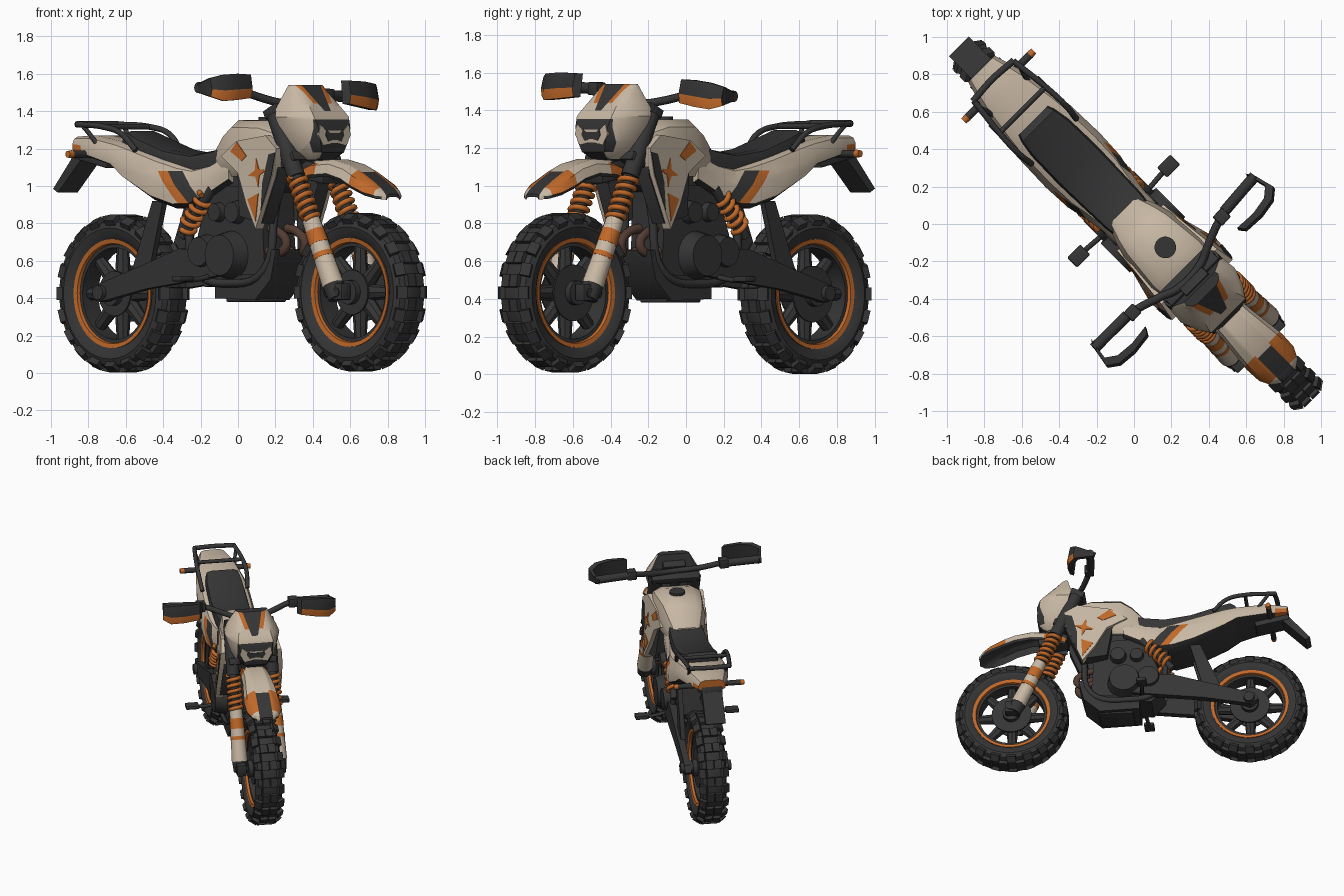
import bpy, bmesh, math
from mathutils import Matrix, Vector
cube = bpy.data.objects.get("Cube")
if cube:
    bpy.data.objects.remove(cube, do_unlink=True)

def material(name, rgb):
    m = bpy.data.materials.new(name)
    m.use_nodes = True
    m.diffuse_color = (*rgb, 1)
    m.node_tree.nodes["Principled BSDF"].inputs["Base Color"].default_value = (*rgb, 1)
    return m

DARK = material("charcoal", (0.036, 0.036, 0.037))
TAN = material("desert tan", (0.58, 0.48, 0.37))
ORANGE = material("burnt orange", (0.53, 0.14, 0.022))
PIPE = material("exhaust brown", (0.085, 0.045, 0.032))
TRIO = [TAN, DARK, ORANGE]
# The bike is built facing +x, then turned to its final heading
HEADING = Matrix.Translation((0.012, 0.002, 0)) @ Matrix.Rotation(math.radians(-45), 4, "Z")
PIVOT = Matrix.Translation((0.4, 0, 1.45))
STEER = PIVOT @ Matrix.Rotation(math.radians(2), 4, "Z") @ Matrix.Rotation(math.radians(-2.4), 4, "X") @ PIVOT.inverted()
made = []

def place(name, data, mats, steer=False):
    ob = bpy.data.objects.new(name, data)
    for m in mats if isinstance(mats, list) else [mats]:
        data.materials.append(m)
    bpy.context.collection.objects.link(ob)
    ob.matrix_world = HEADING @ STEER if steer else HEADING
    made.append(ob)

def finish(name, bm, mats, rule=None, cuts=(), steer=False):
    for co, no in cuts:
        bmesh.ops.bisect_plane(bm, geom=bm.verts[:] + bm.edges[:] + bm.faces[:], plane_co=co, plane_no=no)
    bmesh.ops.recalc_face_normals(bm, faces=bm.faces[:])
    for f in bm.faces if rule else ():
        f.material_index = rule(f.calc_center_median(), f.normal)
    me = bpy.data.meshes.new(name)
    bm.to_mesh(me)
    bm.free()
    place(name, me, mats, steer)

def loft(name, rings, mats, closed=False, **kw):
    bm = bmesh.new()
    rows = [[bm.verts.new(p) for p in r] for r in rings]
    for a, b in list(zip(rows, rows[1:])) + ([(rows[-1], rows[0])] if closed else []):
        for i in range(len(a)):
            j = (i + 1) % len(a)
            bm.faces.new((a[i], a[j], b[j], b[i]))
    for cap in () if closed else (rows[0], rows[-1]):
        bm.faces.new(cap)
    finish(name, bm, mats, **kw)

def lathe(name, profile, c, mat, n=44):
    angles = [math.tau * i / n for i in range(n)]
    loft(name, [[(c[0] + r * math.cos(a), y, c[2] + r * math.sin(a)) for r, y in profile] for a in angles], mat, closed=True)

def rod(name, p, q, r1, mat, r2=None, n=16, **kw):
    p, q, bm = Vector(p), Vector(q), bmesh.new()
    mtx = Matrix.Translation((p + q) / 2) @ (q - p).to_track_quat("Z", "Y").to_matrix().to_4x4()
    bmesh.ops.create_cone(bm, cap_ends=True, segments=n, radius1=r1, radius2=r2 or r1, depth=(q - p).length, matrix=mtx)
    finish(name, bm, mat, **kw)

def box(name, c, size, tilt=0, bevel=0.008, **kw):
    bm = bmesh.new()
    bmesh.ops.create_cube(bm, size=1, matrix=Matrix.Diagonal((*size, 1)))
    bmesh.ops.bevel(bm, geom=bm.edges[:], offset=bevel, segments=2, affect="EDGES", profile=0.5)
    bm.transform(Matrix.Translation(c) @ Matrix.Rotation(math.radians(tilt), 4, "Y"))
    finish(name, bm, DARK, **kw)

def tube(name, pts, r, mat=DARK, steer=False):
    cu = bpy.data.curves.new(name, "CURVE")
    cu.dimensions, cu.bevel_depth, cu.bevel_resolution, cu.resolution_u, cu.use_fill_caps = "3D", r, 2, 5, True
    sp = cu.splines.new("BEZIER")
    sp.bezier_points.add(len(pts) - 1)
    for b, p in zip(sp.bezier_points, pts):
        b.co, b.handle_left_type, b.handle_right_type = p, "AUTO", "AUTO"
    place(name, cu, mat, steer)

def coil(name, p, q, radius, turns):
    p, q, n = Vector(p), Vector(q), turns * 8
    rot, turn = (q - p).to_track_quat("Z", "Y"), [math.tau * i / 8 for i in range(n + 1)]
    tube(name, [p.lerp(q, i / n) + rot @ Vector((radius * math.cos(a), radius * math.sin(a), 0)) for i, a in enumerate(turn)], 0.015, ORANGE)

def panel(name, pts, near, far, mat=DARK):
    # (x, z) outline between two side offsets, numbers or functions
    loft(name, [[(x, f(x, z) if callable(f) else f, z) for x, z in pts] for f in (near, far)], mat)

def shell(sections, shape):
    # sections: x, half width, bottom, top; shape: half outline from top to bottom
    full = shape + [(-w, h) for w, h in reversed(shape)]
    return [[(x, hw * w, lo + (hi - lo) * h) for w, h in full] for x, hw, lo, hi in sections]

# Wheels
for side, c in (("front", Vector((0.909, 0, 0.432))), ("rear", Vector((-0.887, 0, 0.425)))):
    def across(part, r, y0, y1, n=20):
        rod(f"{side}_{part}", (c.x, y0, c.z), (c.x, y1, c.z), r, DARK, n=n)
    half = [(0.285, 0.07), (0.31, 0.09), (0.35, 0.1), (0.385, 0.085), (0.404, 0.045)]
    lathe(side + "_tyre", half + [(r, -y) for r, y in reversed(half)], c, DARK)
    lathe(side + "_rim", [(0.245, -0.06), (0.288, -0.06), (0.288, 0.06), (0.245, 0.06)], c, DARK)
    for s, tag in ((1, "left"), (-1, "right")):
        lathe(f"{side}_rim_stripe_{tag}", [(0.262, s * 0.055), (0.29, s * 0.055), (0.292, s * 0.082), (0.268, s * 0.078)], c, ORANGE)
        across("brake_disc_" + tag, 0.15 if s > 0 else 0.12, s * 0.055, s * 0.065, 28)
    across("hub", 0.065, -0.1, 0.1)
    across("axle", 0.024, -0.19, 0.19)
    for i in range(8):
        d = Vector((math.cos(math.tau * i / 8), 0, math.sin(math.tau * i / 8)))
        rod(f"{side}_spoke_{i}", c + d * 0.05, c + d * 0.262, 0.046, DARK, r2=0.032, n=8)
    bm = bmesh.new()
    for i in range(40):
        for s in (1, -1):
            r, y, lean = (0.403, 0.03, 0) if i % 2 else (0.39, 0.078, 35)
            m = Matrix.Translation(c) @ Matrix.Rotation(-math.tau * i / 40, 4, "Y") @ Matrix.Translation((r, s * y, 0))
            m = m @ Matrix.Rotation(math.radians(s * lean), 4, "Z") @ Matrix.Diagonal((0.04, 0.055, 0.068, 1))
            bmesh.ops.create_cube(bm, size=1, matrix=m)
    finish(side + "_tyre_knobs", bm, DARK)
# Tank, tail and seat
tank = [(-0.1, 0.11, 1.05, 1.2), (0.0, 0.15, 1.05, 1.3), (0.08, 0.172, 1.05, 1.352), (0.3, 0.198, 1.05, 1.35), (0.42, 0.19, 1.08, 1.31), (0.49, 0.15, 1.12, 1.24)]
loft("fuel_tank", shell(tank, [(0.55, 1), (0.86, 0.87), (1, 0.52), (0.97, 0.2), (0.75, 0)]), TAN)
rod("fuel_cap", (0.2, 0.02, 1.34), (0.2, 0.02, 1.368), 0.058, DARK, n=20)
tail = [(0.06, 0.15, 1.02, 1.2), (-0.1, 0.155, 0.94, 1.13), (-0.22, 0.175, 0.885, 1.11), (-0.32, 0.197, 0.88, 1.13), (-0.48, 0.205, 0.925, 1.17),
        (-0.7, 0.198, 1.035, 1.225), (-0.8, 0.185, 1.105, 1.24), (-1.0, 0.15, 1.15, 1.27), (-1.17, 0.1, 1.185, 1.265)]
SLANT = Vector((0.75, 0, 0.66))
def tail_rule(c, n):
    s = c.dot(SLANT)
    if c.x < -1.08 and n.z < 0.4:
        return 2
    if n.z < -0.75:
        return 1
    return (2 if s < 0.435 else 1) if abs(c.y) > 0.1 and 0.385 < s < 0.505 and c.z < 1.08 else 0
tail_cuts = [(SLANT * (s / SLANT.length_squared), SLANT) for s in (0.385, 0.435, 0.505)] + [((0, 0, 1.08), (0, 0, 1)), ((-1.08, 0, 0), (1, 0, 0))]
loft("tail_fairing", shell(tail, [(0.55, 1), (0.84, 0.86), (1, 0.5), (0.99, 0.1), (0.8, 0)]), TRIO, rule=tail_rule, cuts=tail_cuts)
seat = [(0.02, 0.12, 1.1, 1.23), (-0.1, 0.135, 1.08, 1.19), (-0.25, 0.14, 1.07, 1.168), (-0.45, 0.145, 1.09, 1.195),
        (-0.65, 0.14, 1.14, 1.262), (-0.74, 0.125, 1.18, 1.295), (-0.78, 0.11, 1.19, 1.275)]
loft("seat", shell(seat, [(0.68, 1), (0.93, 0.9), (1, 0.6), (0.95, 0)]), DARK)
# Nose fairing with headlight
nose = [(1.14, 0.65, 0.58, 0.085), (1.18, 0.7, 0.53, 0.13), (1.24, 0.712, 0.5, 0.165), (1.31, 0.712, 0.48, 0.188),
        (1.37, 0.69, 0.46, 0.205), (1.42, 0.645, 0.45, 0.185), (1.54, 0.535, 0.48, 0.12)]
nose_rings = []
for z, uf, ub, hw in nose:
    half = [(uf, 0.64 * hw), (uf * 0.75 + ub * 0.25, 0.84 * hw), (uf * 0.35 + ub * 0.65, hw), (ub, 0.96 * hw)]
    nose_rings.append([(x, y, z) for x, y in half] + [(x, -y, z) for x, y in reversed(half)])
def nose_rule(c, n):
    a = abs(c.y) - 0.35 * (c.z - 1.42)
    if n.x < -0.6 or n.z > 0.95 or (c.z < 1.355 and n.x > 0.4 and abs(c.y) < 0.135):
        return 1
    return (1 if a < 0.03 else 2 if a < 0.062 and c.z > 1.44 else 0) if c.z > 1.4 and n.x > 0.2 else 0
nose_cuts = [((0, s * y, 1.42), (0, s, k)) for y, k in ((0.03, -0.35), (0.062, -0.35), (0.135, 0)) for s in (1, -1)]
loft("nose_fairing", nose_rings, TRIO, rule=nose_rule, cuts=nose_cuts + [((0, 0, z), (0, 0, 1)) for z in (1.355, 1.4, 1.44)])
for part, k, x, mat in (("headlight_frame", 1, 0.714, TAN), ("headlight_lens", 0.55, 0.717, DARK)):
    lamp = [(0.0, 0.03), (0.065, 0.03), (0.1, 0.06), (0.115, 0.005), (0.08, -0.052), (0.02, -0.038)]
    lamp += [(-y, z) for y, z in reversed(lamp[1:])]
    loft(part, [[(u, y * (k + 0.06), 1.268 + z * k) for y, z in lamp] for u in (0.7, x)], mat)
# Front fender: arched sheet with dark underside
fender = [(0.5, 1.1, 0.085, 1), (0.62, 1.135, 0.1, 1), (0.76, 1.142, 0.11, 1), (0.88, 1.115, 0.125, 1), (0.97, 1.075, 0.135, 1),
          (1.06, 1.025, 0.13, 0.8), (1.12, 0.985, 0.1, 0.5), (1.155, 0.957, 0.05, 0.2)]
arch = [(-1, -0.075), (-0.85, -0.025), (-0.5, 0), (0.5, 0), (0.85, -0.025), (1, -0.075)]
def fender_rule(c, n):
    if n.z < -0.2 or (c.x > 0.97 and abs(c.y) < 0.05):
        return 1
    return 2 if 0.95 < c.x < 1.11 and abs(c.y) > 0.05 or c.x < 0.66 and abs(c.y) > 0.07 else 0
fender_rings = [[(x, w * hw, z + d * k) for w, d in arch] + [(x, w * hw * 0.93, z + d * k - 0.016) for w, d in reversed(arch)] for x, z, hw, k in fender]
fender_cuts = [((x, 0, 0), (1, 0, 0)) for x in (0.66, 0.95, 1.11)] + [((0, y, 0), (0, 1, 0)) for y in (-0.07, -0.05, 0.05, 0.07)]
loft("front_fender", fender_rings, TRIO, rule=fender_rule, cuts=fender_cuts)

def fork_at(z, y):
    return Vector((0.645 - 0.48 * (z - 0.9), y, z))

spikes = [((0.078, 0.024)[i % 2], math.tau * i / 8 + 0.2) for i in range(8)]
star = [(0.35 + r * math.cos(a), 1.07 + r * math.sin(a)) for r, a in spikes]
for s, tag in ((1, "left"), (-1, "right")):
    # Fork legs: part, lower z, upper z, lower radius, upper radius
    y = s * 0.148
    for part, lo, hi, r1, r2, mat in (("tube", 0.75, 1.42, 0.034, 0.034, DARK), ("upper", 1.05, 1.38, 0.048, 0.048, DARK), ("slider", 0.47, 0.82, 0.06, 0.048, TAN),
                                      ("band", 0.615, 0.64, 0.0575, 0.0565, ORANGE), ("patch", 0.69, 0.76, 0.0545, 0.052, ORANGE), ("foot", 0.4, 0.48, 0.05, 0.058, DARK)):
        rod(f"fork_{part}_{tag}", fork_at(lo, y), fork_at(hi, y), r1, mat, r2=r2)
    coil("fork_spring_" + tag, fork_at(0.82, y), fork_at(1.05, y), 0.044, 6)
    box("axle_clamp_" + tag, (0.9, y, 0.435), (0.1, 0.07, 0.09))
    # Tank shrouds and painted marks
    def out(d):
        return lambda x, z: s * (0.226 + 0.12 * (x - 0.35) - 0.08 * (z - 1) + d)
    shroud = [(0.03, 1.16), (0.15, 1.24), (0.4, 1.27), (0.5, 1.2), (0.48, 1.06), (0.36, 0.77), (0.27, 0.9), (0.18, 1.07)]
    panel("shroud_" + tag, shroud, out(-0.06), out(0), TAN)
    panel("shroud_backing_" + tag, [(0.48, 1.17), (0.49, 1.06), (0.38, 0.8), (0.18, 0.84), (0.14, 1.1)], out(-0.12), out(-0.03))
    for part, pts, mat in (("star", star, ORANGE), ("flash", [(0.11, 1.185), (0.16, 1.235), (0.25, 1.16), (0.21, 1.135)], ORANGE),
                           ("tip", [(0.28, 0.93), (0.37, 0.96), (0.36, 0.81)], ORANGE), ("edge", [(0.44, 1.17), (0.495, 1.18), (0.475, 1.06), (0.4, 0.87), (0.4, 1.02)], DARK)):
        panel(f"shroud_{part}_mark_{tag}", pts, out(-0.002), out(0.004), mat)
    # Rear suspension, swingarm and frame
    y = s * 0.13
    rod("shock_body_" + tag, (-0.08, y, 0.99), (-0.31, y, 0.73), 0.028, DARK)
    coil("shock_spring_" + tag, (-0.12, y, 0.95), (-0.28, y, 0.77), 0.043, 5)
    panel("swingarm_" + tag, [(0.0, 0.66), (-0.3, 0.665), (-0.6, 0.57), (-0.93, 0.47), (-0.96, 0.42), (-0.9, 0.38), (-0.55, 0.45), (0.0, 0.52)], s * 0.115, s * 0.165)
    panel("rear_strut_" + tag, [(-0.44, 0.92), (-0.52, 0.92), (-0.67, 0.56), (-0.54, 0.56)], s * 0.11, s * 0.145)
    tube("frame_rail_" + tag, [(0.4, s * 0.06, 1.2), (0.36, s * 0.1, 0.85), (0.3, s * 0.12, 0.55), (0.05, y, 0.48), (-0.2, y, 0.55), (-0.26, y, 0.9)], 0.022)
    # Engine covers, foot pegs and exhaust
    for part, x, z, r, e in (("crankcase", 0.05, 0.63, 0.14, 0.21), ("clutch", -0.13, 0.65, 0.1, 0.19), ("cylinder", 0.1, 0.86, 0.07, 0.17),
                             ("intake", -0.04, 0.86, 0.06, 0.16), ("axle", -0.89, 0.43, 0.05, 0.19)):
        rod(f"{part}_cover_{tag}", (x, s * 0.08, z), (x, s * e, z), r, DARK, r2=r * 0.78, n=20)
    tube("peg_arm_" + tag, [(-0.08, y, 0.52), (-0.09, s * 0.25, 0.5), (-0.095, s * 0.32, 0.5)], 0.014)
    box("foot_peg_" + tag, (-0.095, s * 0.34, 0.505), (0.075, 0.1, 0.03))
    header = [(0.26, s * 0.06, 0.78), (0.37, s * 0.07, 0.75), (0.42, s * 0.07, 0.69), (0.37, s * 0.08, 0.64), (0.26, s * 0.09, 0.66)]
    tube("exhaust_header_" + tag, header, 0.025, PIPE)
    # Handguards and grips
    guard = [(0.29, 0.63, 1.475, 1.515), (0.41, 0.655, 1.45, 1.55), (0.452, 0.6, 1.43, 1.57), (0.465, 0.5, 1.44, 1.58), (0.455, 0.385, 1.455, 1.58)]
    guard_rings = [[(x, s * v, lo), (x + 0.006, s * v, lo * 0.6 + hi * 0.4), (x - 0.01, s * v, hi), (x - 0.045, s * (v - 0.025), hi), (x - 0.03, s * (v - 0.025), lo)]
                   for x, v, lo, hi in guard]
    loft("handguard_" + tag, guard_rings, TRIO, rule=lambda c, n: 2 if c.z < 1.495 and n.x > 0.3 and 0.42 < abs(c.y) < 0.64 else 1, steer=True)
    rod("grip_" + tag, (0.3, s * 0.38, 1.5), (0.29, s * 0.63, 1.5), 0.03, DARK, steer=True)
    box("switch_box_" + tag, (0.31, s * 0.35, 1.5), (0.07, 0.07, 0.07), steer=True)
    # Luggage rack rails and turn signals
    tube("rack_rail_" + tag, [(-0.62, s * 0.17, 1.19), (-0.72, s * 0.18, 1.28), (-0.85, s * 0.175, 1.315), (-1.08, s * 0.15, 1.33)], 0.016)
    tube("rack_stay_" + tag, [(-1.04, s * 0.16, 1.33), (-0.99, s * 0.14, 1.27), (-0.93, s * 0.13, 1.2)], 0.013)
    rod("signal_stalk_" + tag, (-1.04, s * 0.08, 1.17), (-1.04, s * 0.235, 1.17), 0.02, DARK)
    rod("signal_lamp_" + tag, (-1.04, s * 0.235, 1.17), (-1.04, s * 0.265, 1.17), 0.022, ORANGE, r2=0.018)
# Steering head and bar
bar = [(0.3, 0.62, 1.5), (0.31, 0.35, 1.5), (0.36, 0.19, 1.46), (0.4, 0.09, 1.44)]
tube("handlebar", bar + [(x, -y, z) for x, y, z in reversed(bar)], 0.022, steer=True)
rod("steering_stem", fork_at(1.1, 0), fork_at(1.42, 0), 0.05, DARK)
# Engine, skid plate, inner frame and plate holder
block = [(-0.24, 0.56), (-0.2, 0.74), (-0.14, 0.9), (-0.02, 1.0), (0.3, 1.0), (0.29, 0.75), (0.31, 0.5), (-0.15, 0.46)]
skid = [(-0.06, 0.4), (0.24, 0.39), (0.36, 0.5), (0.4, 0.66), (0.36, 0.66), (0.3, 0.53), (-0.06, 0.52)]
frame = [(-0.55, 0.99), (-0.3, 0.9), (-0.12, 0.85), (0.1, 0.9), (0.4, 1.0), (0.42, 1.15), (-0.5, 1.1)]
flap = [(-1.1, 1.17), (-1.18, 1.17), (-1.34, 0.985), (-1.305, 0.965)]
for part, pts, w in (("engine_block", block, 0.12), ("skid_plate", skid, 0.13), ("inner_frame", frame, 0.11), ("plate_holder", flap, 0.075)):
    panel(part, pts, -w, w)
for part, c, size, tilt in (("skid_foot", (0.12, 0, 0.395), (0.26, 0.2, 0.03), 0), ("under_tail", (-1.05, 0, 1.155), (0.26, 0.16, 0.07), 12), ("fender_mount", (0.6, 0, 1.08), (0.22, 0.15, 0.1), 10),
                            ("headlight_shell", (0.5, 0, 1.28), (0.2, 0.2, 0.2), 0), ("instrument_pod", (0.46, 0, 1.44), (0.06, 0.17, 0.1), -30),
                            ("upper_clamp", fork_at(1.4, 0), (0.11, 0.36, 0.05), -26), ("lower_clamp", fork_at(1.14, 0), (0.11, 0.36, 0.05), -26)):
    box(part, c, size, tilt)
# Rack bars
tube("rack_crossbar", [(-1.08, -0.155, 1.33), (-1.09, 0, 1.33), (-1.08, 0.155, 1.33)], 0.018)
rod("rack_front_bar", (-0.86, -0.17, 1.315), (-0.86, 0.17, 1.315), 0.014, DARK)
# Smooth shading with sharp creases
bpy.ops.object.select_all(action="DESELECT")
for ob in made:
    ob.select_set(ob.type == "MESH")
bpy.context.view_layer.objects.active = made[0]
bpy.ops.object.shade_smooth_by_angle(angle=math.radians(35))
